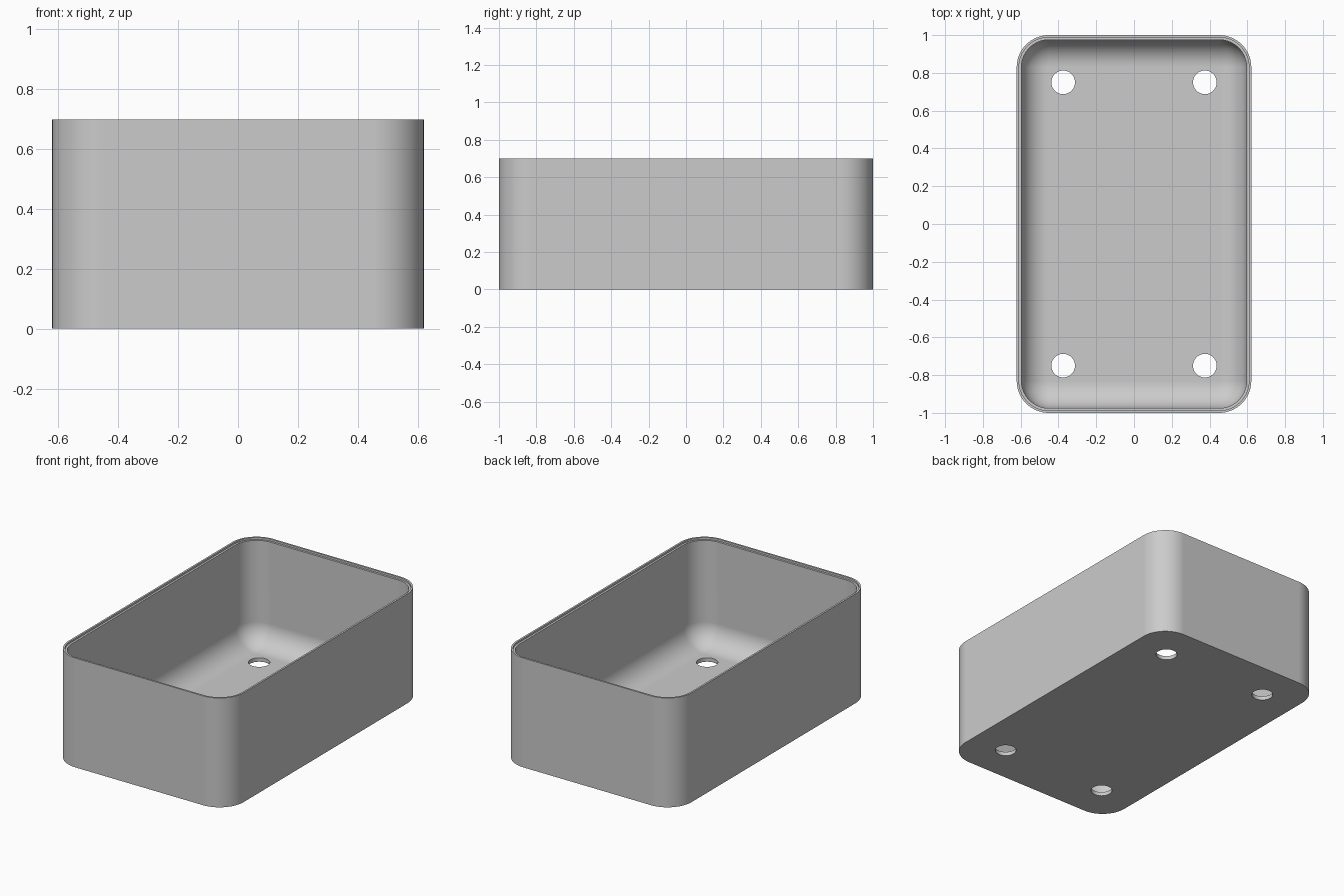
import bpy, bmesh, math

cube = bpy.data.objects.get("Cube")
if cube:
    bpy.data.objects.remove(cube, do_unlink=True)

HALF_X, HALF_Y, HEIGHT = 0.621, 1.0, 0.7
CORNER, WALL, FLOOR, FILLET = 0.17, 0.025, 0.025, 0.14
LIP, LIP_DEPTH = 0.012, 0.012
STEPS = 16

grey = bpy.data.materials.new("light_grey")
grey.use_nodes = True
colour = (0.6, 0.6, 0.6, 1)
grey.diffuse_color = colour
grey.node_tree.nodes["Principled BSDF"].inputs["Base Color"].default_value = colour


def rounded_loop(bm, inset, z):
    """Rounded rectangle of vertices, drawn in from the outer wall."""
    r = CORNER - inset
    cx, cy = HALF_X - CORNER, HALF_Y - CORNER
    verts = []
    for i, (sx, sy) in enumerate([(1, 1), (-1, 1), (-1, -1), (1, -1)]):
        for k in range(STEPS + 1):
            a = (i + k / STEPS) * math.pi / 2
            verts.append(bm.verts.new((sx * cx + r * math.cos(a), sy * cy + r * math.sin(a), z)))
    return verts


# Wall section: outside, stepped rim, inside, then the fillet to the floor
section = [(0, 0), (0, HEIGHT), (LIP, HEIGHT), (LIP, HEIGHT - LIP_DEPTH), (WALL, HEIGHT - LIP_DEPTH)]
for k in range(13):
    a = k / 12 * math.pi / 2
    section.append((WALL + FILLET * (1 - math.cos(a)), FLOOR + FILLET * (1 - math.sin(a))))

bm = bmesh.new()
loops = [rounded_loop(bm, inset, z) for inset, z in section]
for low, high in zip(loops, loops[1:]):
    for j in range(len(low)):
        n = (j + 1) % len(low)
        bm.faces.new((low[j], low[n], high[n], high[j]))
bm.faces.new(loops[0][::-1])
bm.faces.new(loops[-1])
bmesh.ops.recalc_face_normals(bm, faces=bm.faces)
mesh = bpy.data.meshes.new("tray")
bm.to_mesh(mesh)
bm.free()
mesh.materials.append(grey)
tray = bpy.data.objects.new("tray", mesh)
bpy.context.collection.objects.link(tray)

# Four screw holes through the floor
for sx in (-1, 1):
    for sy in (-1, 1):
        bpy.ops.mesh.primitive_cylinder_add(vertices=48, radius=0.0625, depth=0.2,
                                            location=(sx * 0.375, sy * 0.75, 0))
        cutter = bpy.context.object
        cutter.name = "hole_cutter"
        cutter.hide_render = True
        cutter.data.materials.append(grey)
        cut = tray.modifiers.new("hole", 'BOOLEAN')
        cut.operation = 'DIFFERENCE'
        cut.solver = 'EXACT'
        cut.object = cutter
        bpy.context.view_layer.objects.active = tray
        bpy.ops.object.modifier_apply(modifier=cut.name)
        bpy.data.objects.remove(cutter, do_unlink=True)

# Smooth corners and fillet, crisp rim and base
bpy.ops.object.select_all(action='DESELECT')
tray.select_set(True)
bpy.context.view_layer.objects.active = tray
bpy.ops.object.shade_smooth_by_angle(angle=math.radians(30))
weighted = tray.modifiers.new("weighted_normals", 'WEIGHTED_NORMAL')
weighted.keep_sharp = True
